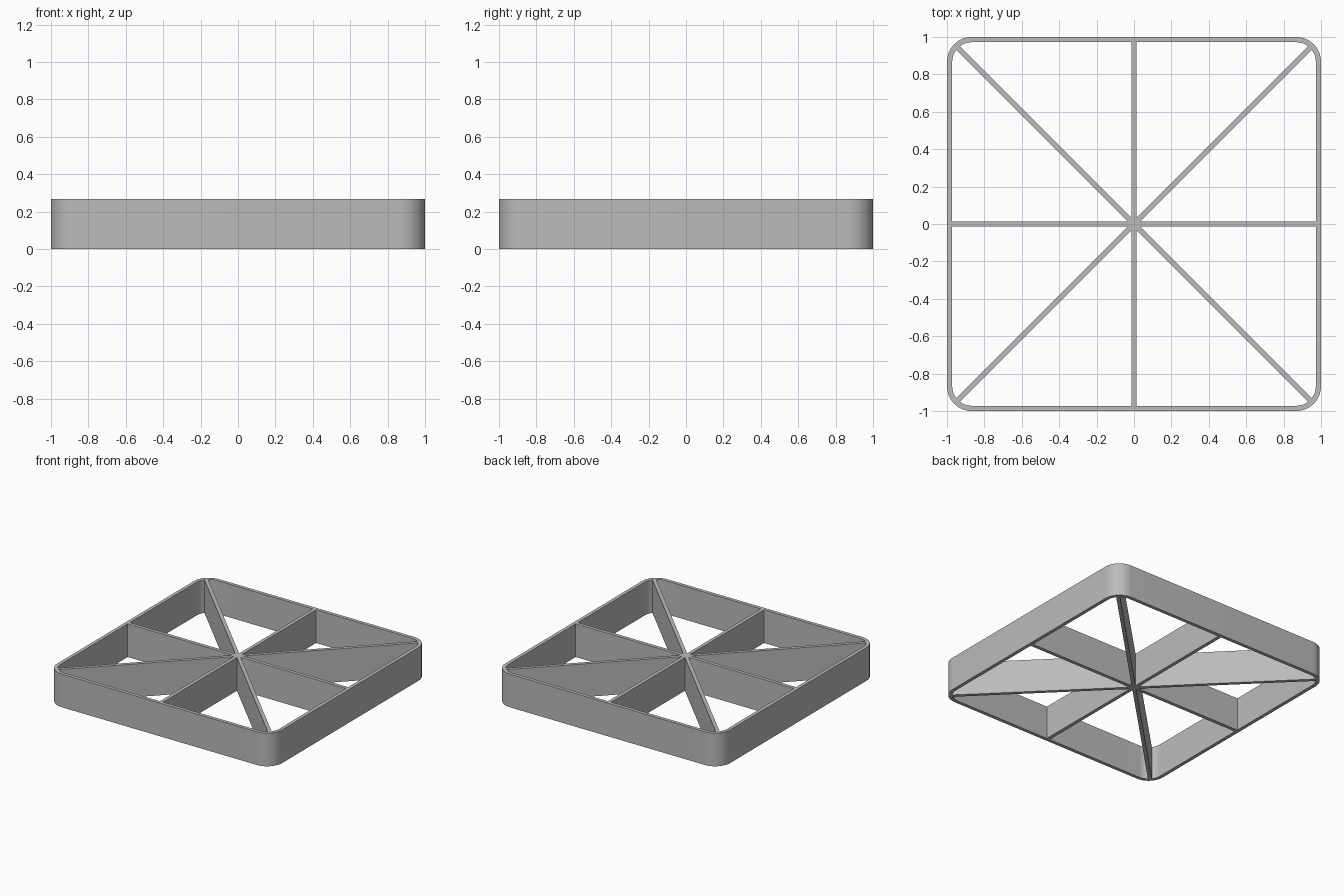
import bpy
import bmesh
from math import pi, sin, cos, sqrt, radians
from mathutils import Matrix

HEIGHT = 0.267
WALL = 0.028
RADIUS = 0.133
CORNER_STEPS = 16

cube = bpy.data.objects.get("Cube")
if cube:
    bpy.data.objects.remove(cube, do_unlink=True)

# Single plain grey
grey = bpy.data.materials.new("plain grey")
grey.use_nodes = True
colour = (0.5, 0.5, 0.5, 1)
grey.diffuse_color = colour
grey.node_tree.nodes["Principled BSDF"].inputs["Base Color"].default_value = colour


def make_object(name, bm):
    bmesh.ops.recalc_face_normals(bm, faces=bm.faces)
    mesh = bpy.data.meshes.new(name)
    bm.to_mesh(mesh)
    bm.free()
    mesh.materials.append(grey)
    obj = bpy.data.objects.new(name, mesh)
    bpy.context.collection.objects.link(obj)
    return obj


def rounded_square(half, radius):
    """Outline points, counter-clockwise, with four rounded corners."""
    points = []
    centre = half - radius
    for corner, (sx, sy) in enumerate([(1, 1), (-1, 1), (-1, -1), (1, -1)]):
        for i in range(CORNER_STEPS + 1):
            a = (corner + i / CORNER_STEPS) * pi / 2
            points.append((sx * centre + radius * cos(a), sy * centre + radius * sin(a)))
    return points


# Rounded square outer wall, open at top and bottom
bm = bmesh.new()
outer = rounded_square(1, RADIUS)
inner = rounded_square(1 - WALL, RADIUS - WALL)
loops = [[bm.verts.new((x, y, z)) for x, y in outline]
         for outline, z in [(outer, 0), (outer, HEIGHT), (inner, HEIGHT), (inner, 0)]]
count = len(outer)
for k in range(4):
    a, b = loops[k], loops[(k + 1) % 4]
    for i in range(count):
        j = (i + 1) % count
        bm.faces.new((a[i], a[j], b[j], b[i]))
frame = make_object("divider_frame", bm)

# Straight and diagonal ribs, each reaching the middle of the wall
straight_length = 2 - WALL
diagonal_length = 2 * ((1 - RADIUS) * sqrt(2) + RADIUS - WALL / 2)
ribs = []
for angle, length in [(0, straight_length), (45, diagonal_length),
                      (90, straight_length), (135, diagonal_length)]:
    bm = bmesh.new()
    place = (Matrix.Rotation(radians(angle), 4, "Z")
             @ Matrix.Translation((0, 0, HEIGHT / 2))
             @ Matrix.Diagonal((length, WALL, HEIGHT, 1)))
    bmesh.ops.create_cube(bm, size=1, matrix=place)
    ribs.append(make_object(f"rib_{angle}", bm))

# Fuse the ribs into the wall so that the crossings are clean
bpy.ops.object.select_all(action="DESELECT")
bpy.context.view_layer.objects.active = frame
frame.select_set(True)
for rib in ribs:
    union = frame.modifiers.new("join_rib", "BOOLEAN")
    union.operation = "UNION"
    union.solver = "EXACT"
    union.object = rib
    bpy.ops.object.modifier_apply(modifier=union.name)
    bpy.data.objects.remove(rib, do_unlink=True)

bpy.ops.object.shade_smooth_by_angle(angle=radians(30))
